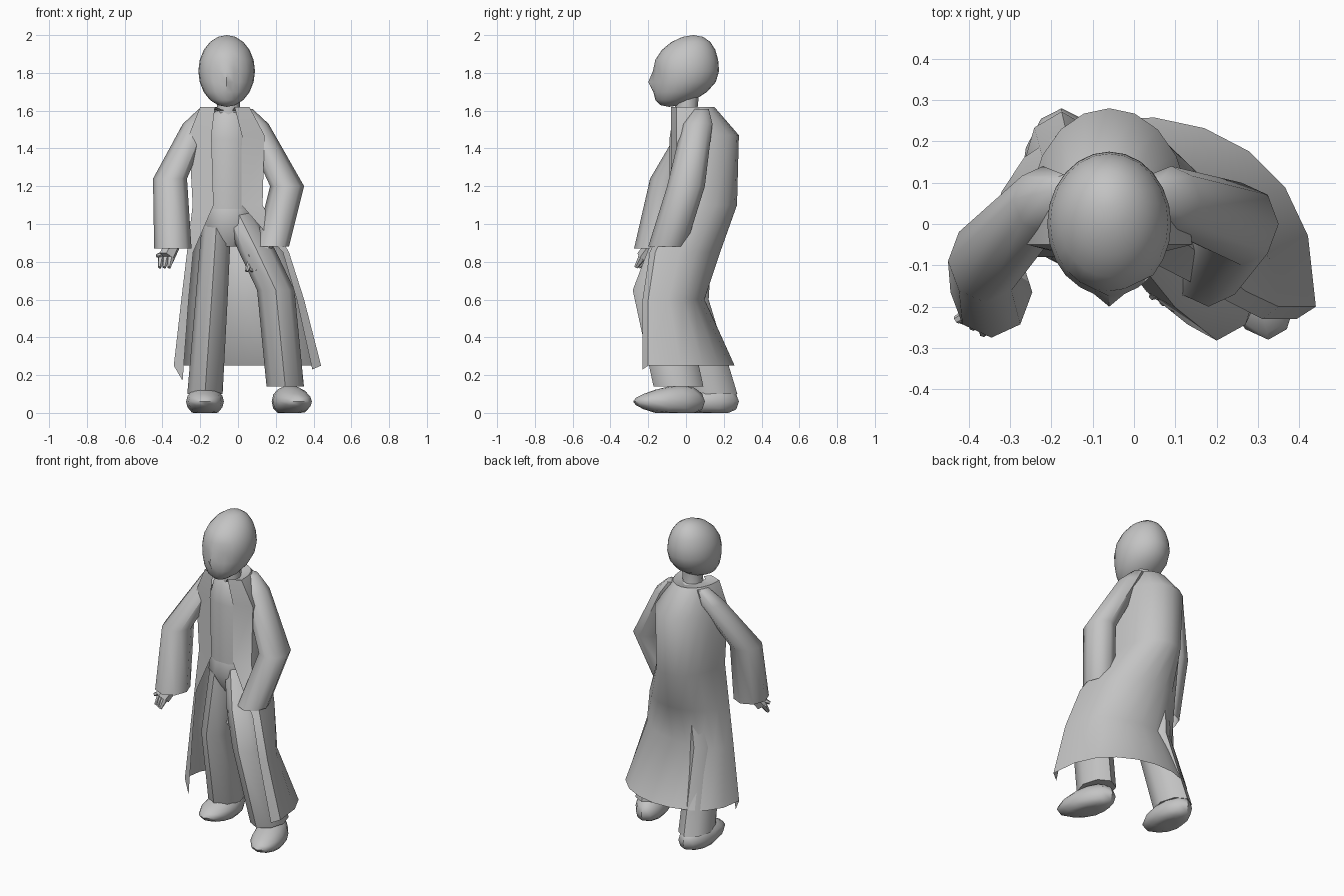
import bpy, bmesh
from math import pi, sin, cos, radians
from mathutils import Vector

if "Cube" in bpy.data.objects:
    bpy.data.objects.remove(bpy.data.objects["Cube"])

SHADE = 0.55
GREY = (SHADE, SHADE, SHADE, 1)
MIDDLE = -0.05          # the body stands a little to its right
grey = bpy.data.materials.new("plain grey")
grey.use_nodes = True
grey.diffuse_color = GREY
grey.node_tree.nodes["Principled BSDF"].inputs["Base Color"].default_value = GREY


def finish(name, bm):
    """Turn a bmesh into a smooth-shaded object with the grey material."""
    bmesh.ops.recalc_face_normals(bm, faces=bm.faces)
    mesh = bpy.data.meshes.new(name)
    bm.to_mesh(mesh)
    bm.free()
    mesh.materials.append(grey)
    obj = bpy.data.objects.new(name, mesh)
    bpy.context.collection.objects.link(obj)
    bpy.ops.object.select_all(action="DESELECT")
    obj.select_set(True)
    bpy.context.view_layer.objects.active = obj
    bpy.ops.object.shade_smooth_by_angle(angle=radians(50))


def loft(name, rows, closed=True, open_end=False):
    """Skin rows of points; closed rows form a tube."""
    bm = bmesh.new()
    grid = [[bm.verts.new(point) for point in row] for row in rows]
    count = len(grid[0])
    for upper, lower in zip(grid, grid[1:]):
        for i in range(count if closed else count - 1):
            j = (i + 1) % count
            bm.faces.new((upper[i], upper[j], lower[j], lower[i]))
    if closed:
        bm.faces.new(grid[0])
        if not open_end:
            bm.faces.new(grid[-1])
    finish(name, bm)


def limb(name, joints, width, depth, swell, open_end=False, sides=8):
    """Level elliptical rings at each joint, scaled by the swell factors."""
    rows = []
    for joint, size in zip(joints, swell):
        angles = [2 * pi * i / sides for i in range(sides)]
        rows.append([Vector(joint) + size * Vector((width * cos(a), depth * sin(a), 0))
                     for a in angles])
    loft(name, rows, open_end=open_end)


def finger(name, start, end, thick, tip, sides=6):
    """Tapered rod between two points."""
    turn = (end - start).to_track_quat("Z", "Y")
    rows = []
    for centre, radius in ((start, thick), (end, tip)):
        angles = [2 * pi * i / sides for i in range(sides)]
        rows.append([centre + turn @ Vector((radius * cos(a), radius * sin(a), 0))
                     for a in angles])
    loft(name, rows)


def moulded(name, rule, segments, rings):
    """Unit sphere with every point moved by a rule."""
    bm = bmesh.new()
    bmesh.ops.create_uvsphere(bm, u_segments=segments, v_segments=rings, radius=1)
    for vert in bm.verts:
        vert.co = rule(vert.co.copy())
    finish(name, bm)


# Head: egg shape with a forward jaw, a nose ridge and shallow eye hollows
def head_rule(p):
    y = p.y * 0.175
    if p.z < 0:
        y -= 0.09 * p.z ** 2
    else:
        y += 0.04 * p.z ** 2
    facing = p.y < -0.7
    if facing and abs(p.x) < 0.1 and -0.4 < p.z < -0.2:
        y -= 0.025
    if facing and 0.2 < abs(p.x) < 0.6 and abs(p.z) < 0.1:
        y += 0.012
    return Vector((MIDDLE - 0.01 + p.x * 0.15, y, 1.81 + p.z * 0.19))


moulded("head", head_rule, 24, 10)
limb("neck", [(MIDDLE, 0.02, 1.5), (MIDDLE, 0, 1.6), (MIDDLE, 0.01, 1.7)],
     0.06, 0.06, (1.2, 1, 1))

# Torso
limb("shirt", [(MIDDLE, 0.05, 1.08), (MIDDLE, 0.05, 1.45), (MIDDLE, 0.04, 1.56),
               (MIDDLE, 0.01, 1.6)], 0.155, 0.145, (1, 1, 0.8, 0.4), sides=10)
limb("hips", [(MIDDLE, 0.05, 1.09), (MIDDLE, 0.03, 1), (MIDDLE, 0.01, 0.88)],
     0.15, 0.14, (1, 1, 0.4), sides=10)

# Trouser legs: hip, knee, ankle
limb("right_leg", [(-0.11, 0.04, 1.06), (-0.14, 0, 0.6), (-0.175, 0.14, 0.1)],
     0.085, 0.12, (0.9, 1, 1.1))
limb("left_leg", [(0, 0.03, 1.06), (0.1, -0.07, 0.86), (0.2, -0.15, 0.65),
                  (0.25, -0.04, 0.14)], 0.09, 0.12, (0.9, 1.1, 1.1, 1.1))


# Shoes: flat sole, low toe
def shoe(name, x, y, slant):
    def rule(p):
        height = 0.06 + p.z * 0.08 * (1 + 0.4 * p.y)
        return Vector((x + 0.1 * p.x - slant * p.y, y + 0.19 * p.y, max(0, height)))
    moulded(name, rule, 12, 8)


shoe("right_shoe", -0.175, 0.09, 0)
shoe("left_shoe", 0.285, -0.09, 0.04)

# Sleeves, open at the cuff: collar bone, shoulder, elbow, cuff
limb("right_sleeve", [(-0.17, 0.08, 1.61), (-0.22, 0.06, 1.53), (-0.36, -0.09, 1.24),
                      (-0.345, -0.165, 0.87)],
     0.09, 0.1, (0.4, 0.8, 1, 1.1), open_end=True)
limb("left_sleeve", [(0.04, 0.08, 1.61), (0.09, 0.06, 1.53), (0.26, 0, 1.2),
                     (0.18, -0.1, 0.88)],
     0.09, 0.1, (0.4, 0.8, 1, 1), open_end=True)


# Hands: palm, three curled fingers and a thumb
def hand(side, wrist, knuckle, curl):
    wrist, knuckle, curl = Vector(wrist), Vector(knuckle), Vector(curl)
    finger(side + "_palm", wrist, knuckle, 0.04, 0.045)
    for step in (-1, 0, 1):
        start = knuckle + step * Vector((0.025, -0.015, 0))
        finger(side + "_finger", start, start + curl, 0.02, 0.01)
    base = wrist.lerp(knuckle, 0.6)
    finger(side + "_thumb", base, base + Vector((-0.07, -0.04, -0.03)), 0.02, 0.01)


hand("right", (-0.33, -0.15, 0.92), (-0.38, -0.22, 0.82), (-0.01, -0.03, -0.05))
hand("left", (0.16, -0.1, 0.92), (0.1, -0.16, 0.82), (-0.03, -0.03, -0.07))

# Long open coat, neck to hem: height, right edge, left edge, back
STEPS = 10
coat = []
for z, right, left, back in ((1.6, -0.1, 0, 0.08),
                             (1.62, -0.2, 0.06, 0.15),
                             (1.47, -0.26, 0.14, 0.28),
                             (1.1, -0.24, 0.13, 0.27),
                             (0.85, -0.27, 0.27, 0.22),
                             (0.6, -0.3, 0.35, 0.15),
                             (0.25, -0.34, 0.44, 0.31)):
    flap = 0.15 * min(1, max(0, 1 - z) * 5)      # the left front swings forward
    middle, half = (right + left) / 2, (left - right) / 2
    row = []
    for i in range(STEPS + 1):
        t = i / STEPS
        front = -0.05 - flap * t
        rear = back - 0.7 * flap * t
        bow = abs(sin(pi * t)) ** 0.8
        row.append(Vector((middle - half * cos(pi * t), front + (rear - front) * bow, z)))
    # The front edges turn in, right across the chest above the waist
    turn = half * (0.6 if z > 1 else 0.12)
    row.insert(0, row[0] + Vector((turn, -0.03, 0)))
    row.append(row[-1] + Vector((-turn, -0.03, 0)))
    coat.append(row)
coat[-1][0].z -= 0.08                # hanging tip of the right front
coat[-1][-1].z -= 0.02
loft("coat", coat, closed=False)
